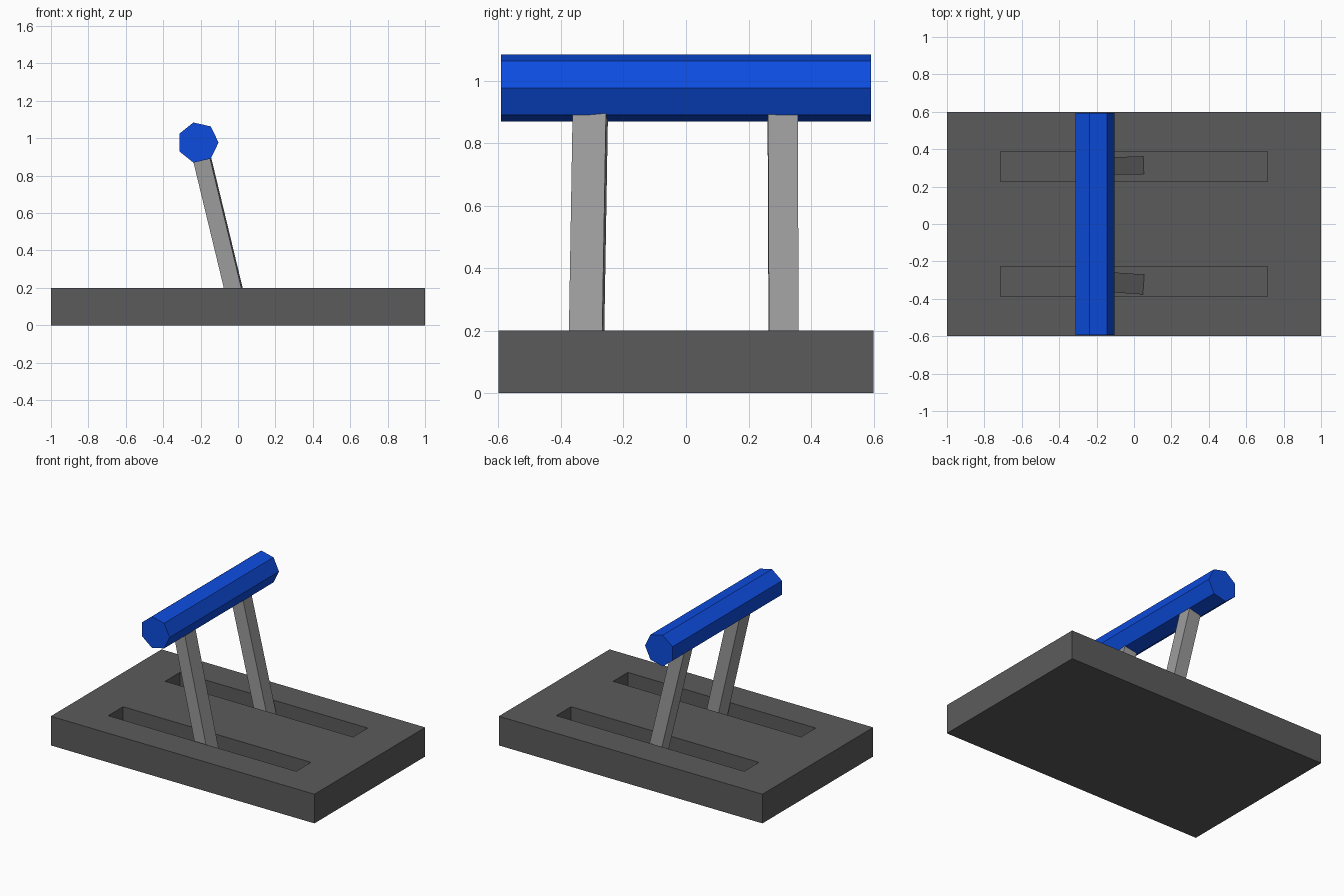
import bpy, bmesh
from math import radians
from mathutils import Matrix, Vector

cube = bpy.data.objects.get("Cube")
if cube:
    bpy.data.objects.remove(cube, do_unlink=True)


def material(name, rgb):
    mat = bpy.data.materials.new(name)
    mat.use_nodes = True
    color = (*rgb, 1)
    mat.diffuse_color = color
    mat.node_tree.nodes["Principled BSDF"].inputs["Base Color"].default_value = color
    return mat


dark_grey = material("dark grey", (0.105, 0.105, 0.105))
light_grey = material("light grey", (0.33, 0.33, 0.33))
blue = material("blue", (0.004, 0.073, 0.74))


def add_object(name, bm, mat):
    bmesh.ops.recalc_face_normals(bm, faces=bm.faces)
    mesh = bpy.data.meshes.new(name)
    bm.to_mesh(mesh)
    bm.free()
    mesh.materials.append(mat)
    obj = bpy.data.objects.new(name, mesh)
    bpy.context.collection.objects.link(obj)
    return obj


def box(size):
    bm = bmesh.new()
    bmesh.ops.create_cube(bm, size=1, matrix=Matrix.Diagonal((*size, 1)))
    return bm


# Base block with two long slots sunk into its top
SLOT_X, SLOT_IN, SLOT_OUT = 0.713, 0.228, 0.388
HEIGHT, FLOOR = 0.2, 0.075
bm = box((2, 1.2, HEIGHT))
bmesh.ops.translate(bm, verts=bm.verts, vec=(0, 0, HEIGHT / 2))
cuts = [((1, 0, 0), SLOT_X), ((0, 1, 0), SLOT_IN), ((0, 1, 0), SLOT_OUT)]
for axis, distance in cuts:
    for side in (-1, 1):
        bmesh.ops.bisect_plane(bm, geom=bm.verts[:] + bm.edges[:] + bm.faces[:],
                               plane_co=Vector(axis) * distance * side, plane_no=axis)
slots = []
for face in bm.faces:
    c = face.calc_center_median()
    if c.z > HEIGHT - 0.01 and abs(c.x) < SLOT_X and SLOT_IN < abs(c.y) < SLOT_OUT:
        slots.append(face)
sunk = bmesh.ops.extrude_discrete_faces(bm, faces=slots)["faces"]
bmesh.ops.translate(bm, verts=[v for f in sunk for v in f.verts], vec=(0, 0, FLOOR - HEIGHT))
add_object("slotted_base", bm, dark_grey)

# Leaning arms standing in the slots
for name, y, width, yaw in (("front_arm", -0.313, 0.107, -4), ("back_arm", 0.311, 0.095, 1)):
    arm = add_object(name, box((0.091, width, 0.926)), light_grey)
    arm.location = (-0.098, y, 0.5)
    arm.rotation_euler = (0, radians(-13.6), radians(yaw))

# Seven-sided grip bar across the arms
bm = bmesh.new()
bmesh.ops.create_cone(bm, cap_ends=True, segments=7, radius1=0.11, radius2=0.11, depth=1.185)
# Turn one corner towards +x, then lay the bar along y
corner = max((v.co for v in bm.verts), key=lambda co: co.y)
bmesh.ops.rotate(bm, verts=bm.verts,
                 matrix=Matrix.Rotation(-Vector((1, 0)).angle_signed(corner.xy) * -1, 3, "Z"))
bmesh.ops.rotate(bm, verts=bm.verts, matrix=Matrix.Rotation(radians(90), 3, "X"))
grip = add_object("grip_bar", bm, blue)
grip.location = (-0.214, 0, 0.977)
